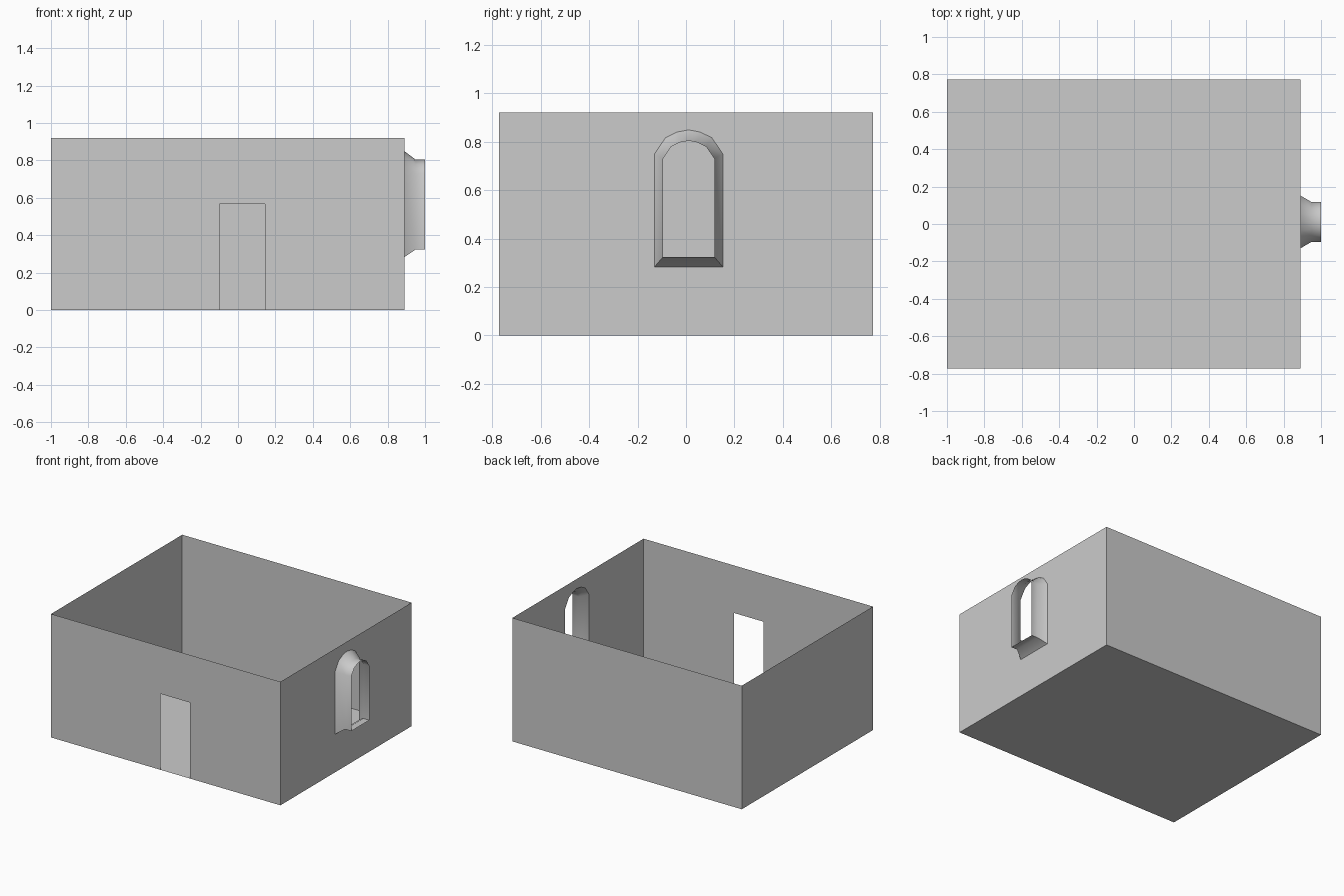
import bpy, bmesh, math

if "Cube" in bpy.data.objects:
    bpy.data.objects.remove(bpy.data.objects["Cube"])

X0, X1, Y, H = -1.0, 0.89, 0.772, 0.92


def make_object(name, bm):
    mesh = bpy.data.meshes.new(name)
    bm.to_mesh(mesh)
    bm.free()
    obj = bpy.data.objects.new(name, mesh)
    bpy.context.collection.objects.link(obj)
    return obj


def add_face(bm, points):
    return bm.faces.new([bm.verts.new(p) for p in points])


def arch(x, half, base, spring, top, cy=0.011):
    """Arched outline, from bottom right up over the crown to bottom left."""
    steps = [(1, 0), (0.68, 0.67), (0.34, 0.91)]
    right = [(half * a, spring + (top - spring) * b) for a, b in steps]
    right = [(half, base)] + right
    left = [(-a, z) for a, z in reversed(right)]
    return [(x, cy + a, z) for a, z in right + [(0, top)] + left]


outer = arch(X1, 0.141, 0.283, 0.75, 0.849)
neck = arch(0.95, 0.106, 0.324, 0.73, 0.804)
lip = arch(1.0, 0.106, 0.324, 0.73, 0.804)

# Room shell: floor and four thin walls, open at the top
bm = bmesh.new()
add_face(bm, [(X0, -Y, 0), (X0, Y, 0), (X1, Y, 0), (X1, -Y, 0)][::-1])
add_face(bm, [(X0, Y, 0), (X0, -Y, 0), (X0, -Y, H), (X0, Y, H)])
add_face(bm, [(X1, Y, 0), (X0, Y, 0), (X0, Y, H), (X1, Y, H)])

# Front wall with doorway notch
add_face(bm, [(x, -Y, z) for x, z in [
    (X0, 0), (-0.10, 0), (-0.10, 0.566), (0.145, 0.566),
    (0.145, 0), (X1, 0), (X1, H), (X0, H)]])

# Right wall in two halves around the window opening
mid = len(outer) // 2
cy = outer[mid][1]
sill = (X1, cy, outer[0][2])
add_face(bm, [(X1, cy, 0), (X1, Y, 0), (X1, Y, H), (X1, cy, H)]
         + outer[:mid + 1][::-1] + [sill])
add_face(bm, [(X1, cy, H), (X1, -Y, H), (X1, -Y, 0), (X1, cy, 0), sill]
         + outer[mid:][::-1])
bmesh.ops.remove_doubles(bm, verts=bm.verts, dist=1e-4)
bmesh.ops.recalc_face_normals(bm, faces=bm.faces)
make_object("room_walls", bm)

# Window surround: flare from the wall into a straight open tube
bm = bmesh.new()
rings = [[bm.verts.new(p) for p in ring] for ring in (outer, neck, lip)]
for a, b in zip(rings, rings[1:]):
    for i in range(len(a)):
        j = (i + 1) % len(a)
        bm.faces.new((a[i], a[j], b[j], b[i]))
bmesh.ops.recalc_face_normals(bm, faces=bm.faces)
window = make_object("window_surround", bm)
bpy.context.view_layer.objects.active = window
window.select_set(True)
bpy.ops.object.shade_smooth_by_angle(angle=math.radians(42))
